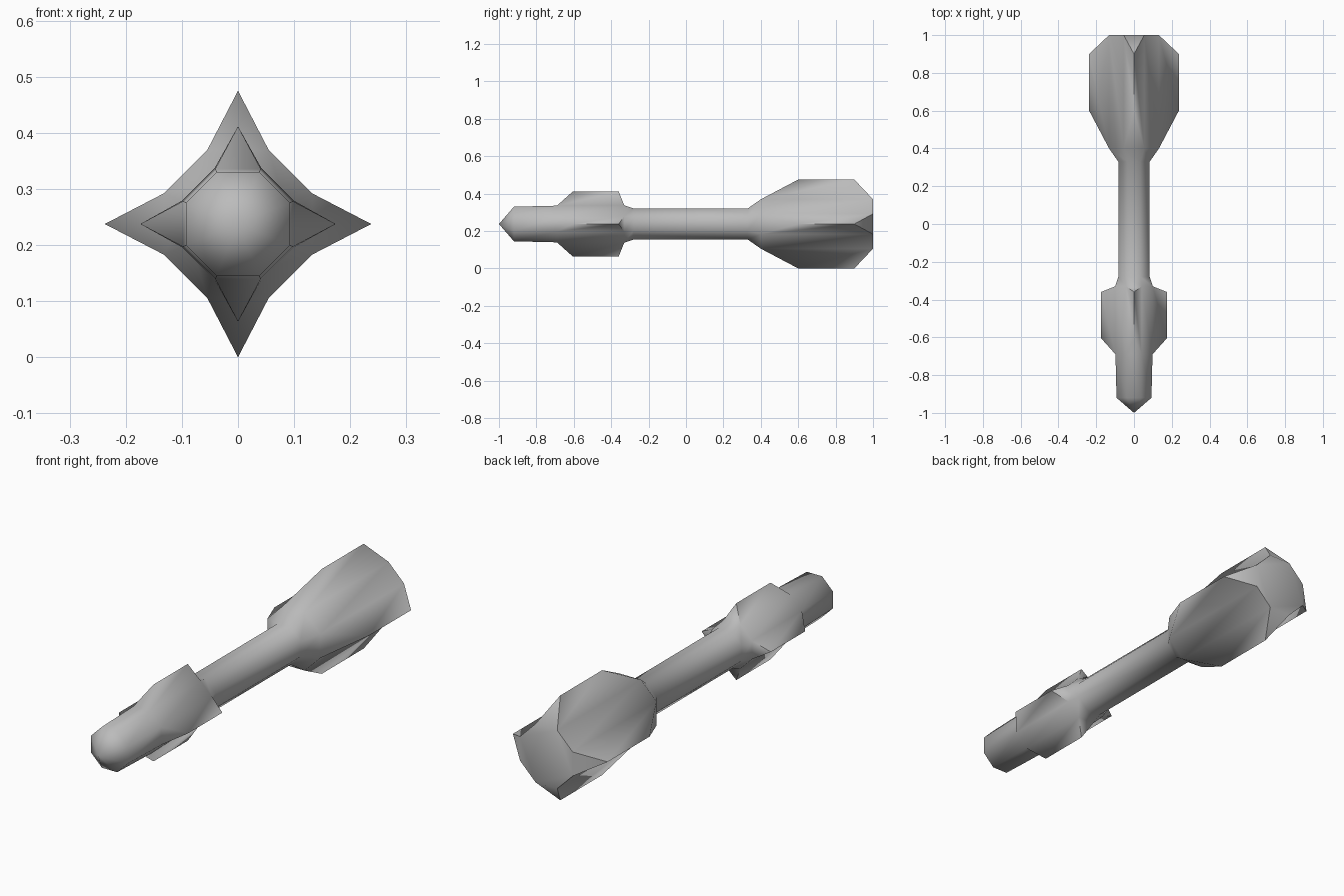
import bpy
import bmesh
from math import cos, sin, pi, tan, radians
from mathutils import Vector

old = bpy.data.objects.get("Cube")
if old:
    bpy.data.objects.remove(old, do_unlink=True)

CENTRE_Z = 0.2375

grey = bpy.data.materials.new("plain_grey")
grey.use_nodes = True
colour = (0.5, 0.5, 0.5, 1)
grey.diffuse_color = colour
grey.node_tree.nodes["Principled BSDF"].inputs["Base Color"].default_value = colour

# Octagonal stations along the body: position, distance from axis to flat
stations = [(-0.92, 0.0925), (-0.69, 0.098), (-0.33, 0.1),
            (-0.28, 0.083), (0.33, 0.083), (0.4, 0.132), (1.0, 0.132)]
# Fins fill the span after a station: ridge start, ridge end, ridge radius
fins = {1: (-0.605, -0.36, 0.174), 5: (0.6, 0.9, 0.2375)}

bm = bmesh.new()


def point(angle, radius, y):
    return bm.verts.new(Vector((radius * cos(angle), y, CENTRE_Z + radius * sin(angle))))


def ring(y, flat):
    radius = flat / cos(pi / 8)
    return [point((k - 0.5) * pi / 4, radius, y) for k in range(8)]


rings = [ring(y, flat) for y, flat in stations]

# Pointed nose and flat tail
nose = point(0, 0, -1.0)
for k in range(8):
    bm.faces.new((nose, rings[0][k], rings[0][(k + 1) % 8]))
bm.faces.new(rings[-1])

# Body panels, with a ridged fin raised on every other panel of a fin span
for i in range(len(rings) - 1):
    for k in range(8):
        n = (k + 1) % 8
        a, b = rings[i][k], rings[i][n]
        c, d = rings[i + 1][n], rings[i + 1][k]
        if i in fins and k % 2 == 0:
            start, end, radius = fins[i]
            p = point(k * pi / 4, radius, start)
            q = point(k * pi / 4, radius, end)
            for face in ((a, b, p), (c, d, q), (a, p, q, d), (p, b, c, q)):
                bm.faces.new(face)
        else:
            bm.faces.new((a, b, c, d))

bmesh.ops.recalc_face_normals(bm, faces=bm.faces)
mesh = bpy.data.meshes.new("finned_body")
bm.to_mesh(mesh)
bm.free()
mesh.materials.append(grey)
body = bpy.data.objects.new("finned_body", mesh)
bpy.context.collection.objects.link(body)

# Smooth panels, crisp ridges and trailing edges
bpy.ops.object.select_all(action="DESELECT")
body.select_set(True)
bpy.context.view_layer.objects.active = body
bpy.ops.object.shade_smooth_by_angle(angle=radians(70.5))
